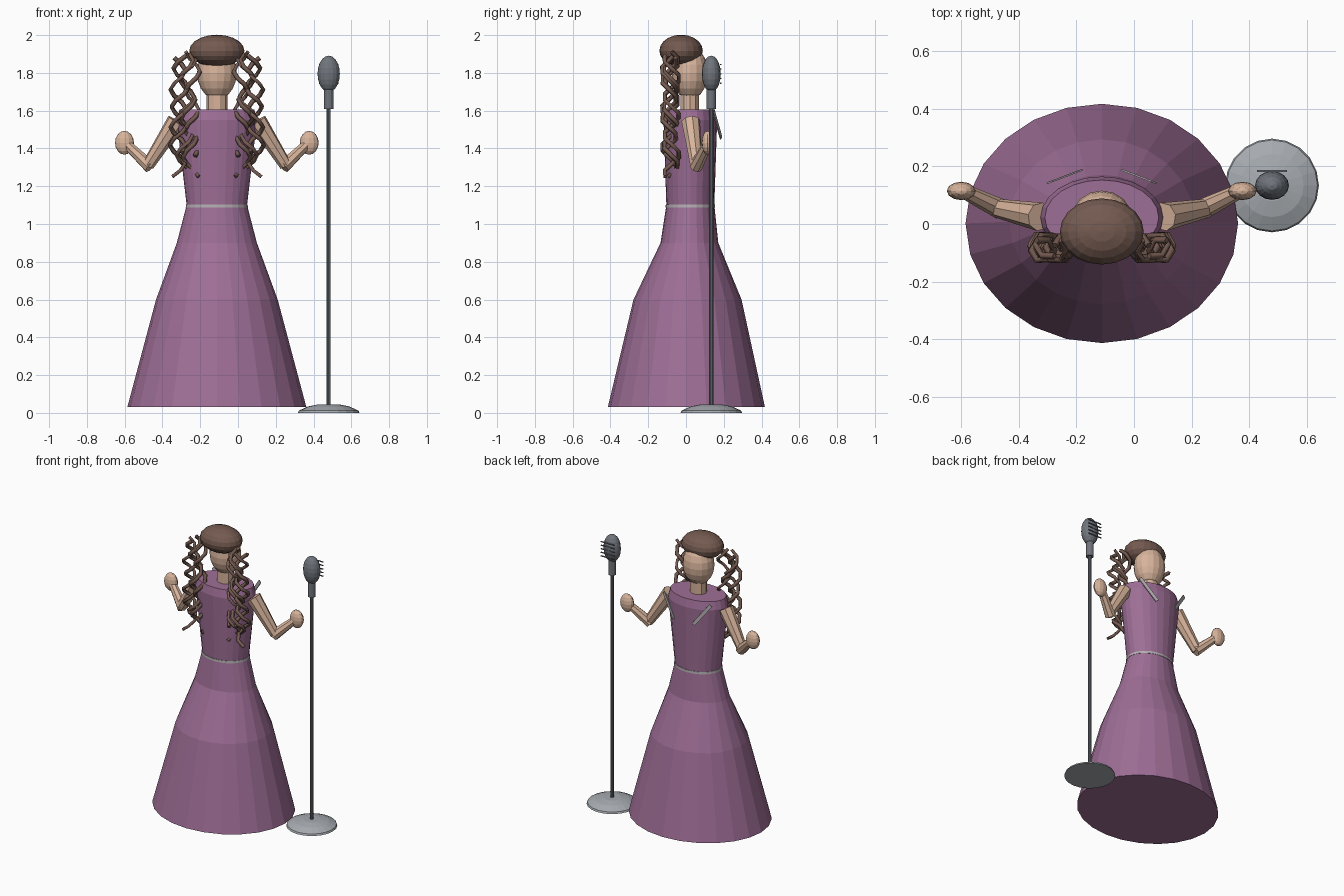
import bpy, bmesh, math
from mathutils import Vector

if "Cube" in bpy.data.objects:
    bpy.data.objects.remove(bpy.data.objects["Cube"])


def mat(name, r, g, b):
    m = bpy.data.materials.new(name)
    m.diffuse_color = [((c / 255 + 0.055) / 1.055) ** 2.4 for c in (r, g, b)] + [1]
    m.use_nodes = True
    m.node_tree.nodes["Principled BSDF"].inputs["Base Color"].default_value = m.diffuse_color
    return m


PURPLE = mat("plum fabric", 158, 110, 150)
SKIN = mat("skin", 216, 180, 156)
BROWN = mat("brown hair", 116, 90, 80)
SILVER = mat("silver trim", 180, 174, 178)
STEEL = mat("dark steel", 112, 117, 124)
PALE = mat("pale steel", 166, 171, 176)
CX = -0.112  # centre line of the figure


def finish(bm, name, material):
    bmesh.ops.recalc_face_normals(bm, faces=bm.faces)
    me = bpy.data.meshes.new(name)
    bm.to_mesh(me)
    bm.free()
    me.materials.append(material)
    ob = bpy.data.objects.new(name, me)
    bpy.context.collection.objects.link(ob)
    return ob


def loft(name, rings, sides, material):
    """Capped elliptical rings: (x, y, z, rx, ry)."""
    bm = bmesh.new()
    loops = []
    for x, y, z, rx, ry in rings:
        loops.append([bm.verts.new((x + rx * math.cos(math.tau * i / sides),
                                    y + ry * math.sin(math.tau * i / sides), z))
                      for i in range(sides)])
    for a, b in zip(loops, loops[1:]):
        for i in range(sides):
            j = (i + 1) % sides
            bm.faces.new((a[i], a[j], b[j], b[i]))
    bm.faces.new(loops[0])
    bm.faces.new(loops[-1])
    return finish(bm, name, material)


def ball(name, loc, radii, material, seg=16, rings=10):
    bm = bmesh.new()
    bmesh.ops.create_uvsphere(bm, u_segments=seg, v_segments=rings, radius=1)
    bmesh.ops.scale(bm, vec=radii, verts=bm.verts)
    bmesh.ops.translate(bm, vec=loc, verts=bm.verts)
    return finish(bm, name, material)


def limb(name, a, b, ra, rb, material, sides=8):
    a, b = Vector(a), Vector(b)
    bm = bmesh.new()
    bmesh.ops.create_cone(bm, cap_ends=True, segments=sides, radius1=ra,
                          radius2=rb, depth=(b - a).length)
    bm.transform((b - a).to_track_quat('Z', 'Y').to_matrix().to_4x4())
    bmesh.ops.translate(bm, vec=(a + b) / 2, verts=bm.verts)
    return finish(bm, name, material)


def box(name, center, axes, material):
    """Box from a centre and three half-axis vectors."""
    bm = bmesh.new()
    bmesh.ops.create_cube(bm, size=2)
    u, v, w = (Vector(k) for k in axes)
    for p in bm.verts:
        p.co = Vector(center) + u * p.co.x + v * p.co.y + w * p.co.z
    return finish(bm, name, material)


def curl(name, x, y, top, bottom, radius, spread, phase, side):
    """Coarse helical lock of hair."""
    n = int((top - bottom) / 0.033)
    cu = bpy.data.curves.new(name, 'CURVE')
    cu.dimensions = '3D'
    cu.bevel_depth = 0.0125
    cu.bevel_resolution = 0
    cu.use_fill_caps = True
    sp = cu.splines.new('POLY')
    sp.points.add(n)
    for i, p in enumerate(sp.points):
        t = i / n
        a = phase + i * math.tau / 6
        p.co = (CX + side * (x + spread * t + radius * math.cos(a)),
                y + radius * math.sin(a), top + (bottom - top) * t, 1)
    cu.materials.append(BROWN)
    ob = bpy.data.objects.new(name, cu)
    bpy.context.collection.objects.link(ob)


# Dress and belt
loft("dress", [(CX, 0.002, 0.03, 0.474, 0.416), (CX, 0.008, 0.6, 0.322, 0.286),
               (CX, 0.018, 0.9, 0.212, 0.153), (CX, 0.023, 1.1, 0.160, 0.127),
               (CX, 0.023, 1.55, 0.213, 0.142), (CX, 0.023, 1.605, 0.198, 0.130)],
     24, PURPLE)
loft("belt", [(CX, 0.023, 1.088, 0.165, 0.131), (CX, 0.023, 1.104, 0.163, 0.130)],
     24, SILVER)

# Neck, head and hair cap
loft("neck", [(CX, 0.02, 1.59, 0.056, 0.052), (CX, 0.02, 1.72, 0.056, 0.052)], 10, SKIN)
ball("head", (CX, 0.02, 1.80), (0.105, 0.096, 0.14), SKIN)
ball("hair_cap", (CX, -0.026, 1.917), (0.146, 0.115, 0.085), BROWN, 20, 10)

# Arms, neckline straps and hair locks on both sides
for s, tag in ((-1, "left"), (1, "right")):
    def P(x, y, z):
        return (CX + s * x, y, z)
    limb(tag + "_upper_arm", P(0.215, 0.025, 1.545), P(0.365, 0.055, 1.31), 0.05, 0.033, SKIN)
    limb(tag + "_forearm", P(0.352, 0.052, 1.302), P(0.475, 0.112, 1.42), 0.036, 0.026, SKIN)
    ball(tag + "_hand", P(0.489, 0.115, 1.43), (0.05, 0.032, 0.063), SKIN, 12, 8)

    top, low = Vector(P(0.182, 0.145, 1.60)), Vector(P(0.075, 0.186, 1.455))
    along = (low - top) / 2
    across = along.cross(Vector((s * 0.35, 0.94, 0))).normalized()
    thick = along.cross(across).normalized()
    box(tag + "_strap", (top + low) / 2, (along, across * 0.012, thick * 0.003), SILVER)

    for i, (x, y, lo, r, sp, ph) in enumerate((
            (0.125, -0.075, 1.36, 0.038, 0.01, 0.0), (0.165, -0.09, 1.25, 0.04, -0.03, 2.1),
            (0.185, -0.075, 1.25, 0.042, 0.03, 4.2), (0.205, -0.09, 1.38, 0.04, 0.0, 1.0),
            (0.15, -0.08, 1.30, 0.04, 0.025, 3.1))):
        curl(f"{tag}_curl_{i}", x, y, 1.91 - 0.01 * i, lo, r, sp, ph, s)

# Microphone stand
MX, MY = 0.48, 0.134
loft("stand_base", [(MX, MY, 0, 0.163, 0.163), (MX, MY, 0.012, 0.158, 0.158),
                    (MX, MY, 0.034, 0.11, 0.11), (MX, MY, 0.045, 0.055, 0.055)], 20, PALE)
limb("stand_pole", (MX, MY, 0.04), (MX, MY, 1.62), 0.011, 0.011, STEEL, 10)
limb("stand_collar", (MX, MY, 1.61), (MX, MY, 1.715), 0.025, 0.025, STEEL, 12)
ball("microphone_head", (MX, MY, 1.795), (0.059, 0.05, 0.096), STEEL)
for i in range(5):
    box(f"grille_bar_{i}", (MX, MY + 0.05, 1.745 + 0.025 * i),
        ((0.052, 0, 0), (0, 0.003, 0), (0, 0, 0.003)), STEEL)
